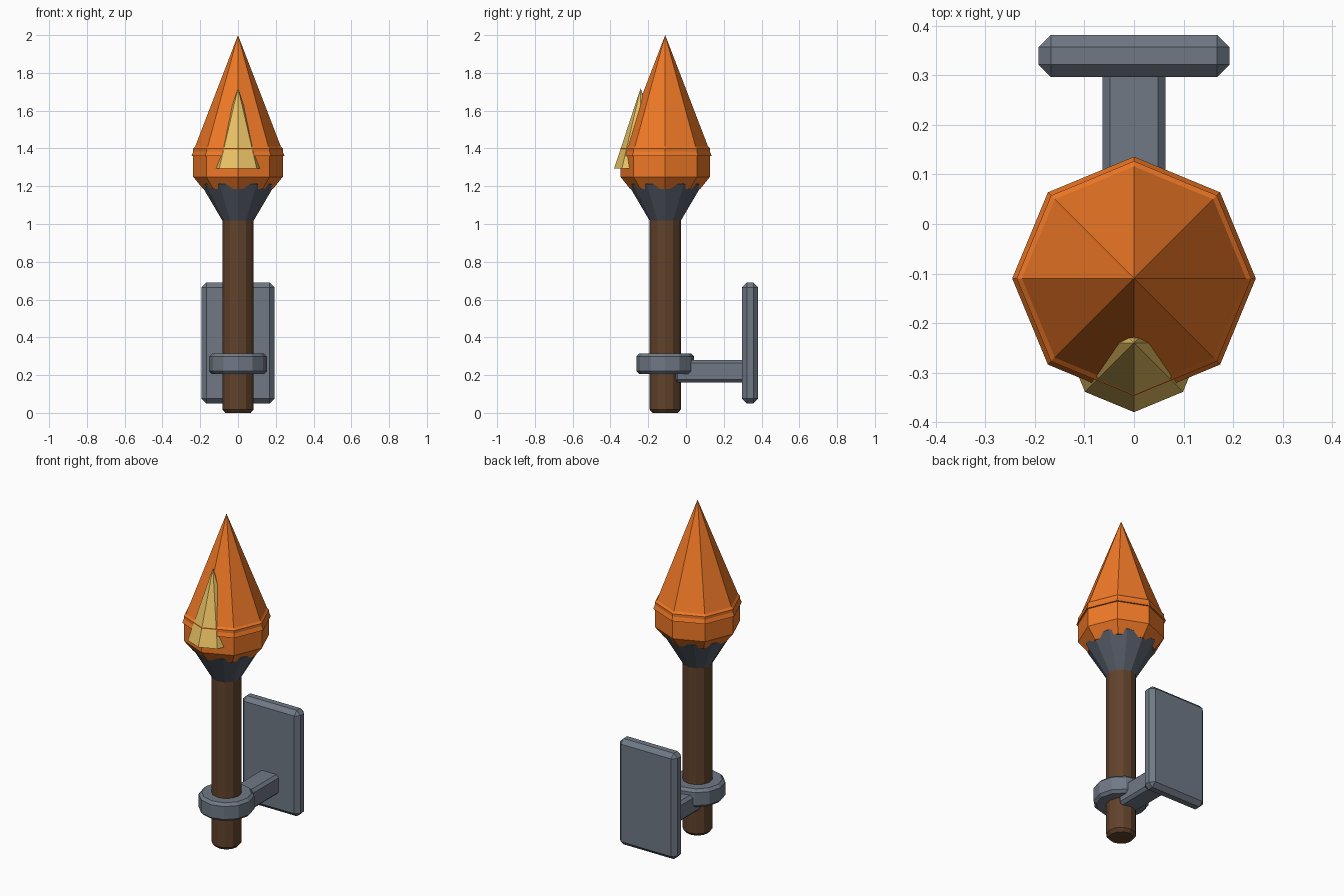
import bpy, bmesh
from math import cos, sin, tau

if "Cube" in bpy.data.objects:
    bpy.data.objects.remove(bpy.data.objects["Cube"])

AXIS_Y = -0.11


def material(name, rgb):
    m = bpy.data.materials.new(name)
    m.diffuse_color = (*rgb, 1)
    m.use_nodes = True
    m.node_tree.nodes["Principled BSDF"].inputs["Base Color"].default_value = m.diffuse_color
    return m


WOOD = material("wood", (0.12, 0.055, 0.025))
STEEL = material("steel", (0.16, 0.19, 0.235))
IRON = material("dark_iron", (0.09, 0.105, 0.135))
ORANGE = material("flame_orange", (0.87, 0.19, 0.02))
YELLOW = material("flame_yellow", (0.83, 0.55, 0.13))


def finish(bm, name, mat):
    bmesh.ops.recalc_face_normals(bm, faces=bm.faces)
    me = bpy.data.meshes.new(name)
    bm.to_mesh(me)
    bm.free()
    me.materials.append(mat)
    ob = bpy.data.objects.new(name, me)
    bpy.context.collection.objects.link(ob)
    return ob


def lathe(name, profile, sides, mat, y=AXIS_Y):
    """Closed faceted solid from (radius, z) points; radius 0 makes a tip."""
    bm = bmesh.new()
    rings = []
    for r, z in profile:
        if r == 0:
            rings.append([bm.verts.new((0, y, z))] * sides)
        else:
            rings.append([bm.verts.new((r * cos(tau * i / sides), y + r * sin(tau * i / sides), z))
                          for i in range(sides)])
    for a, b in zip(rings, rings[1:]):
        for i in range(sides):
            j = (i + 1) % sides
            bm.faces.new(list(dict.fromkeys((a[i], a[j], b[j], b[i]))))
    for ring, (r, z) in ((rings[0], profile[0]), (rings[-1], profile[-1])):
        if r:
            bm.faces.new(ring)
    return finish(bm, name, mat)


def box(name, lo, hi, bevel, mat):
    bm = bmesh.new()
    bmesh.ops.create_cube(bm, size=1)
    for v in bm.verts:
        v.co = [(l + h) / 2 + c * (h - l) for l, h, c in zip(lo, hi, v.co)]
    bmesh.ops.bevel(bm, geom=bm.edges[:], offset=bevel, segments=1, affect='EDGES')
    return finish(bm, name, mat)


# Wall plate and arm
box("wall_plate", (-0.193, 0.297, 0.05), (0.193, 0.382, 0.69), 0.025, STEEL)
box("bracket_arm", (-0.064, -0.06, 0.16), (0.064, 0.32, 0.28), 0.016, STEEL)

# Clamp ring around the handle
lathe("clamp_ring", [(0.137, 0.205), (0.153, 0.221), (0.153, 0.299), (0.137, 0.315)], 12, STEEL)

# Wooden handle
lathe("handle", [(0.067, 0), (0.083, 0.018), (0.083, 1.022), (0.067, 1.04)], 12, WOOD)

# Iron cup holding the flame
lathe("cup", [(0.078, 1.01), (0.09, 1.03), (0.196, 1.21), (0.186, 1.23)], 12, IRON)

# Flame: chamfered base, tall outer cone, small inner cone at the front
lathe("flame_base", [(0.185, 1.185), (0.237, 1.25), (0.237, 1.40), (0.19, 1.45)], 8, ORANGE)
lathe("flame_cone", [(0.246, 1.36), (0, 2.0)], 8, ORANGE)
lathe("inner_flame", [(0.14, 1.295), (0, 1.72)], 8, YELLOW, y=-0.24)
